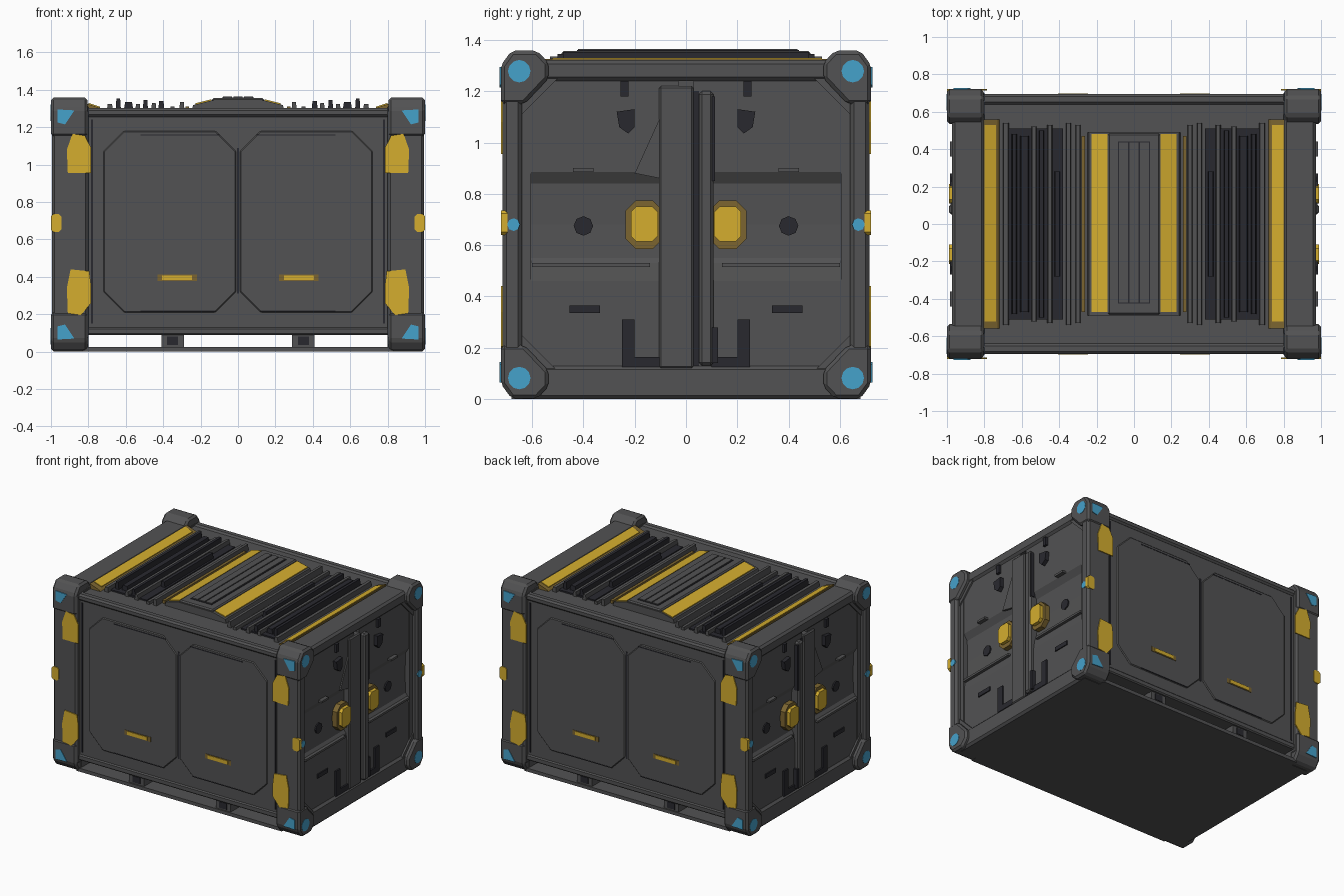
import bpy, bmesh, math

def material(name, rgb):
    m = bpy.data.materials.new(name)
    m.diffuse_color = (*rgb, 1)
    return m

GREY = material("charcoal grey", (0.085, 0.085, 0.087))
DARK = material("dark slate", (0.022, 0.022, 0.028))
YELLOW = material("warning yellow", (0.66, 0.42, 0.028))
AMBER = material("dim amber", (0.2, 0.13, 0.03))
BLUE = material("marker blue", (0.06, 0.36, 0.6))

def prism(name, pts, axis, a, b, mat=GREY, mirror="", bevel=0):
    """Extrude a 2D outline along an axis from a to b, mirrored about the origin."""
    place = {"x": lambda u, v, t: (t, u, v),
             "y": lambda u, v, t: (u, t, v),
             "z": lambda u, v, t: (u, v, t)}[axis]
    bm = bmesh.new()
    lo = [bm.verts.new(place(u, v, a)) for u, v in pts]
    hi = [bm.verts.new(place(u, v, b)) for u, v in pts]
    bm.faces.new(lo)
    bm.faces.new(hi)
    n = len(pts)
    for i in range(n):
        j = (i + 1) % n
        bm.faces.new((lo[i], lo[j], hi[j], hi[i]))
    bmesh.ops.recalc_face_normals(bm, faces=bm.faces)
    me = bpy.data.meshes.new(name)
    bm.to_mesh(me)
    bm.free()
    me.materials.append(mat)
    ob = bpy.data.objects.new(name, me)
    bpy.context.collection.objects.link(ob)
    if bevel:
        mod = ob.modifiers.new("Bevel", "BEVEL")
        mod.width, mod.segments = bevel, 1
    if mirror:
        mod = ob.modifiers.new("Mirror", "MIRROR")
        mod.use_axis = ["x" in mirror, "y" in mirror, False]
        mod.use_mirror_merge = False
    return ob

def rect(u0, u1, v0, v1, c=0):
    if not c:
        return [(u0, v0), (u1, v0), (u1, v1), (u0, v1)]
    return [(u0 + c, v0), (u1 - c, v0), (u1, v0 + c), (u1, v1 - c),
            (u1 - c, v1), (u0 + c, v1), (u0, v1 - c), (u0, v0 + c)]

def box(name, x, y, z, mat=GREY, mirror="", bevel=0):
    return prism(name, rect(*x, *y), "z", *z, mat, mirror, bevel)

def disc(u, v, r, n=12):
    return [(u + r * math.cos(2 * math.pi * i / n), v + r * math.sin(2 * math.pi * i / n))
            for i in range(n)]

def flip(pts):
    """Mirror an outline about the mid height."""
    return [(u, 1.36 - v) for u, v in pts]

# Body, base plate and fork pocket blocks
box("body", (-0.82, 0.82), (-0.682, 0.682), (0.09, 1.29))
box("base_plate", (-0.83, 0.83), (-0.68, 0.68), (0.0, 0.025))
box("fork_block", (0.29, 0.41), (-0.67, 0.67), (0.02, 0.095), GREY, "x")
box("fork_block_inset", (0.32, 0.38), (-0.674, -0.668), (0.035, 0.08), DARK, "xy")

# Side walls: rails, octagonal panels and amber lights
box("top_rail", (-0.81, 0.81), (-0.695, -0.64), (1.255, 1.302), GREY, "y", 0.012)
box("bottom_rail", (-0.81, 0.81), (-0.69, -0.64), (0.088, 0.13), GREY, "y", 0.008)
prism("side_panel", rect(0.01, 0.72, 0.21, 1.18, 0.11), "y", -0.692, -0.68, GREY, "xy", 0.006)
box("panel_top_groove", (0.1, 0.52), (-0.694, -0.69), (1.155, 1.162), DARK, "xy")
box("panel_bottom_groove", (0.12, 0.52), (-0.694, -0.69), (0.214, 0.22), DARK, "xy")
box("seam_groove", (-0.006, 0.006), (-0.686, -0.68), (0.31, 1.09), DARK, "y")
box("wall_edge_strip", (0.775, 0.785), (-0.688, -0.68), (0.15, 1.24), DARK, "xy")
box("side_light_glow", (0.22, 0.43), (-0.695, -0.69), (0.378, 0.412), AMBER, "xy")
box("side_light", (0.245, 0.405), (-0.699, -0.69), (0.382, 0.408), YELLOW, "xy")

# End frames: core, corner posts, beams
box("end_core", (0.8, 0.925), (-0.66, 0.66), (0.01, 1.3), GREY, "x")
box("corner_post", (0.8, 0.995), (0.64, 0.715), (0.06, 1.3), GREY, "xy", 0.015)
box("end_top_beam", (0.8, 0.972), (-0.6, 0.6), (1.24, 1.322), GREY, "x", 0.015)
box("end_bottom_beam", (0.8, 0.972), (-0.65, 0.65), (0.0, 0.13), GREY, "x", 0.015)

# Corner castings with blue markers
casting = [(0.722, 1.15), (0.722, 1.30), (0.68, 1.358), (0.58, 1.358),
           (0.535, 1.31), (0.535, 1.25), (0.63, 1.15)]
marker = [(0.875, 1.29), (0.965, 1.295), (0.965, 1.225), (0.925, 1.215)]
for level, f in (("upper", lambda p: p), ("lower", flip)):
    prism(level + "_corner_casting", f(casting), "x", 0.805, 1.0, GREY, "xy", 0.014)
    prism(level + "_end_marker", f(disc(0.65, 1.278, 0.044)), "x", 0.996, 1.002, BLUE, "xy")
    prism(level + "_side_marker", f(marker), "y", -0.726, -0.72, BLUE, "xy")
    prism(level + "_gusset", f([(0.65, 1.1), (0.65, 1.25), (0.5, 1.25)]), "x", 0.92, 0.968,
          GREY, "xy")

# Yellow plates wrapped on the corner posts
upper_plate = [(0.785, 0.955), (0.91, 0.955), (0.915, 1.08), (0.885, 1.165),
               (0.82, 1.155), (0.785, 1.09)]
lower_plate = [(0.785, 0.26), (0.84, 0.195), (0.91, 0.205), (0.915, 0.34),
               (0.895, 0.44), (0.795, 0.43), (0.785, 0.35)]
prism("upper_post_plate", upper_plate, "y", -0.722, -0.714, YELLOW, "xy")
prism("lower_post_plate", lower_plate, "y", -0.722, -0.714, YELLOW, "xy")
prism("post_light", rect(0.945, 1.0, 0.64, 0.735, 0.012), "y", -0.721, -0.695, YELLOW, "xy")
prism("post_blue_spot", disc(0.672, 0.68, 0.025, 8), "x", 0.99, 0.999, BLUE, "xy")

# End doors: profile with a recessed band at mid height
door = [(0.9, 0.12), (0.955, 0.12), (0.955, 0.46), (0.945, 0.53), (0.93, 0.55),
        (0.925, 0.68), (0.93, 0.84), (0.957, 0.885), (0.957, 1.25), (0.9, 1.25)]
prism("end_door", door, "y", 0.03, 0.61, GREY, "xy")
box("door_edge", (0.9, 0.96), (0.605, 0.65), (0.12, 1.25), GREY, "xy")
box("door_center_post", (0.9, 0.972), (-0.105, 0.03), (0.12, 1.22), GREY, "x", 0.008)
box("door_gap", (0.9, 0.96), (0.03, 0.05), (0.13, 1.2), DARK, "x")
box("door_latch_bar", (0.9, 0.988), (0.05, 0.108), (0.13, 1.2), GREY, "x", 0.012)
box("latch_bar_cap", (0.95, 0.982), (0.1, 0.114), (0.85, 1.18), DARK, "x")
box("latch_bar_foot", (0.95, 0.982), (0.075, 0.125), (0.14, 0.28), DARK, "x")
prism("door_brace", [(-0.1, 0.86), (-0.1, 1.1), (-0.2, 0.88)], "x", 0.95, 0.966, GREY, "x")

# Door lights and dark fittings
prism("door_light_glow", rect(0.09, 0.235, 0.585, 0.775, 0.04), "x", 0.92, 0.966, AMBER, "xy")
prism("door_light", rect(0.11, 0.215, 0.615, 0.75, 0.02), "x", 0.92, 0.99, YELLOW, "xy")
prism("door_socket", disc(0.4, 0.675, 0.038, 8), "x", 0.92, 0.935, DARK, "xy")
box("door_slot", (0.95, 0.963), (0.335, 0.455), (0.335, 0.365), DARK, "xy")
prism("upper_hinge", [(0.2, 1.06), (0.225, 1.035), (0.26, 1.06), (0.27, 1.12), (0.2, 1.13)],
      "x", 0.95, 0.985, DARK, "xy")
prism("upper_hinge_pin", rect(0.225, 0.255, 1.18, 1.24), "x", 0.95, 0.975, DARK, "xy")
prism("lower_hinge", [(0.1, 0.125), (0.25, 0.125), (0.25, 0.31), (0.2, 0.31),
                      (0.2, 0.165), (0.1, 0.165)], "x", 0.95, 0.966, DARK, "xy")
box("band_sill", (0.93, 0.968), (0.14, 0.6), (0.515, 0.53), GREY, "xy")
box("door_rib", (0.95, 0.985), (0.36, 0.44), (0.885, 0.9), GREY, "xy")

# Roof: sloped yellow strips beside the end beams
prism("roof_end_strip", [(0.71, 1.28), (0.73, 1.30), (0.805, 1.326), (0.805, 1.28)],
      "y", -0.56, 0.56, AMBER, "x")
prism("roof_end_light", [(0.738, 1.29), (0.738, 1.309), (0.8, 1.33), (0.8, 1.29)],
      "y", -0.52, 0.53, YELLOW, "x")

# Roof centre hatch with yellow slopes
prism("roof_hatch_base", [(-0.25, 1.28), (-0.24, 1.318), (-0.14, 1.343), (0.14, 1.343),
                          (0.24, 1.318), (0.25, 1.28)], "y", -0.49, 0.49)
prism("roof_hatch_light", [(0.143, 1.335), (0.143, 1.349), (0.228, 1.328), (0.228, 1.314)],
      "y", -0.47, 0.48, YELLOW, "x")
box("roof_hatch", (-0.138, 0.138), (-0.485, 0.485), (1.33, 1.357), GREY, "", 0.008)
box("hatch_groove", (-0.085, 0.085), (-0.425, 0.44), (1.35, 1.36), DARK)
for i in (-1, 0, 1):
    box("hatch_slat", (i * 0.055 - 0.024, i * 0.055 + 0.024), (-0.42, 0.435), (1.35, 1.365))
box("hatch_glow_rib", (0.262, 0.282), (-0.47, 0.47), (1.28, 1.312), AMBER, "x")

# Roof ribs and dark louvres: x centre, width, half length, top, colour
ribs = [(0.30, 0.03, 0.53, 1.335, GREY), (0.35, 0.03, 0.54, 1.31, GREY),
        (0.41, 0.035, 0.28, 1.34, DARK), (0.45, 0.03, 0.53, 1.33, GREY),
        (0.495, 0.03, 0.5, 1.345, DARK), (0.535, 0.03, 0.52, 1.325, GREY),
        (0.585, 0.055, 0.47, 1.335, DARK), (0.64, 0.03, 0.48, 1.353, DARK),
        (0.685, 0.035, 0.54, 1.325, GREY)]
box("louvre_bed", (0.38, 0.67), (-0.51, 0.51), (1.28, 1.3), DARK, "x")
for cx, w, half, top, mat in ribs:
    prism("roof_rib", [(cx - w / 2, 1.28), (cx + w / 2, 1.28), (cx + w / 3, top),
                       (cx - w / 3, top)], "y", -half, half, mat, "x")
